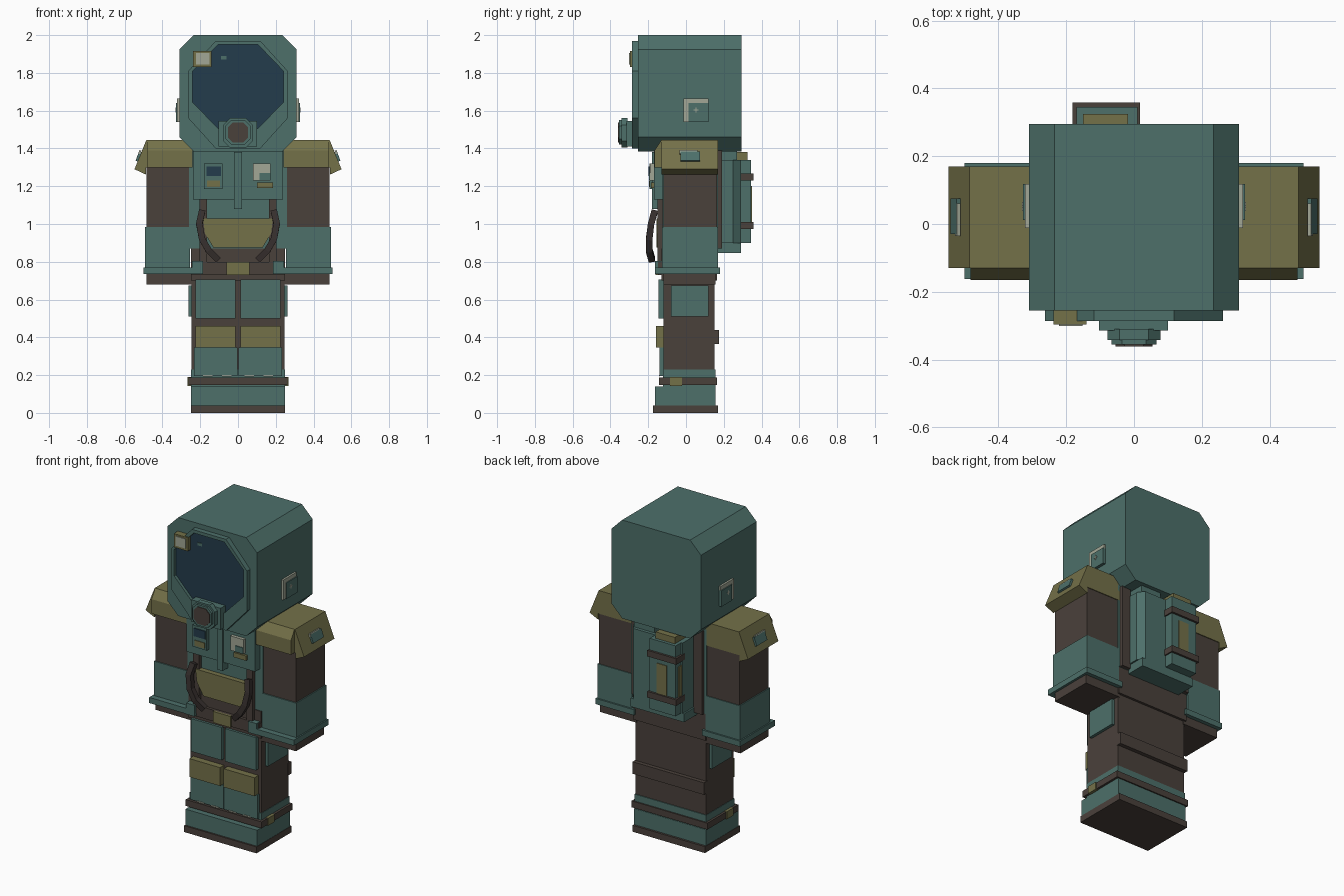
import bpy, bmesh, math
from mathutils import Vector


def mat(name, r, g, b):
    m = bpy.data.materials.new(name)
    lin = [((c / 255 + 0.055) / 1.055) ** 2.4 for c in (r, g, b)]
    m.diffuse_color = (*lin, 1)
    return m


TEAL = mat("teal", 77, 112, 106)
OLIVE = mat("olive", 116, 113, 73)
BROWN = mat("brown", 74, 65, 59)
VISOR = mat("visor_blue", 36, 60, 76)
CREAM = mat("pale_grey", 162, 167, 150)
DARK = mat("dark_brown", 55, 48, 46)


def finish(name, bm, material):
    bmesh.ops.recalc_face_normals(bm, faces=bm.faces)
    me = bpy.data.meshes.new(name)
    bm.to_mesh(me)
    bm.free()
    me.materials.append(material)
    ob = bpy.data.objects.new(name, me)
    bpy.context.collection.objects.link(ob)
    return ob


def prism(name, material, pts, a, b, axis="y"):
    """Extrude a profile from a to b: xz profile along y, yz along x, xy along z."""
    place = {"y": lambda p, t: (p[0], t, p[1]),
             "x": lambda p, t: (t, p[0], p[1]),
             "z": lambda p, t: (p[0], p[1], t)}[axis]
    bm = bmesh.new()
    lo = [bm.verts.new(place(p, a)) for p in pts]
    hi = [bm.verts.new(place(p, b)) for p in pts]
    bm.faces.new(lo)
    bm.faces.new(hi)
    n = len(pts)
    for i in range(n):
        j = (i + 1) % n
        bm.faces.new((lo[i], lo[j], hi[j], hi[i]))
    return finish(name, bm, material)


def box(name, material, x0, x1, y0, y1, z0, z1):
    pts = [(x0, z0), (x1, z0), (x1, z1), (x0, z1)]
    return prism(name, material, pts, y0, y1)


def pair(name, material, x0, x1, *rest):
    for s, side in ((-1, "left"), (1, "right")):
        box(f"{side}_{name}", material, s * x0, s * x1, *rest)


def octagon(w, z0, z1, cx, cz):
    return [(-w + cx, z0), (w - cx, z0), (w, z0 + cz), (w, z1 - cz),
            (w - cx, z1), (-w + cx, z1), (-w, z1 - cz), (-w, z0 + cz)]


def ring(name, material, outer, inner, y0, y1):
    bm = bmesh.new()
    loops = [[bm.verts.new((x, y, z)) for x, z in pts]
             for pts, y in ((outer, y1), (outer, y0), (inner, y0), (inner, y1))]
    n = len(outer)
    for k in range(4):
        a, b = loops[k], loops[(k + 1) % 4]
        for i in range(n):
            j = (i + 1) % n
            bm.faces.new((a[i], a[j], b[j], b[i]))
    return finish(name, bm, material)


def hose(name, material, points, r):
    bm = bmesh.new()
    pts = [Vector(p) for p in points]
    rows = []
    for i, p in enumerate(pts):
        t = (pts[min(i + 1, len(pts) - 1)] - pts[max(i - 1, 0)]).normalized()
        u = t.cross(Vector((0, 1, 0))).normalized()
        v = t.cross(u)
        rows.append([bm.verts.new(p + r * (a * u + b * v))
                     for a, b in ((1, 1), (-1, 1), (-1, -1), (1, -1))])
    for a, b in zip(rows, rows[1:]):
        for i in range(4):
            j = (i + 1) % 4
            bm.faces.new((a[i], a[j], b[j], b[i]))
    bm.faces.new(rows[0])
    bm.faces.new(rows[-1])
    return finish(name, bm, material)


# helmet with framed visor
prism("helmet", TEAL, octagon(0.31, 1.385, 2.0, 0.075, 0.075), -0.255, 0.295)
pane = octagon(0.24, 1.505, 1.95, 0.135, 0.14)
ring("visor_frame", TEAL, octagon(0.263, 1.40, 1.97, 0.145, 0.16), pane, -0.287, -0.25)
prism("visor", VISOR, pane, -0.268, -0.25)
box("visor_glint", TEAL, -0.09, -0.06, -0.272, -0.267, 1.872, 1.89)
box("helmet_lamp", OLIVE, -0.237, -0.14, -0.296, -0.255, 1.83, 1.915)
box("lamp_lens", CREAM, -0.222, -0.152, -0.301, -0.295, 1.845, 1.905)

# respirator
box("respirator_base", TEAL, -0.103, 0.10, -0.315, -0.255, 1.41, 1.545)
prism("respirator_body", TEAL, octagon(0.078, 1.405, 1.56, 0.035, 0.035), -0.342, -0.31)
prism("respirator_rim", TEAL, octagon(0.066, 1.42, 1.55, 0.03, 0.03), -0.356, -0.34)
prism("respirator_filter", BROWN, octagon(0.054, 1.432, 1.538, 0.026, 0.026), -0.361, -0.355)

# ear units with pale edging
pair("ear_unit", TEAL, 0.30, 0.328, 0.012, 0.118, 1.54, 1.64)
pair("ear_edge_top", CREAM, 0.30, 0.322, -0.012, 0.118, 1.64, 1.665)
pair("ear_edge_front", CREAM, 0.30, 0.322, -0.012, 0.012, 1.54, 1.64)
pair("ear_mark_upright", CREAM, 0.326, 0.330, 0.049, 0.055, 1.59, 1.618)
pair("ear_mark_bar", CREAM, 0.326, 0.330, 0.039, 0.065, 1.601, 1.607)

# torso and chest
box("torso", TEAL, -0.26, 0.26, -0.125, 0.17, 0.87, 1.40)
box("waist", BROWN, -0.25, 0.25, -0.13, 0.165, 0.70, 0.87)
box("chest_plate", TEAL, -0.238, 0.238, -0.17, -0.12, 1.13, 1.40)
box("chest_zip", TEAL, -0.02, 0.02, -0.18, -0.12, 1.08, 1.38)
pair("front_strap", BROWN, 0.165, 0.205, -0.15, -0.12, 0.75, 1.13)
prism("belly_pad", OLIVE, [(-0.185, 1.03), (0.185, 1.03), (0.175, 0.95), (0.13, 0.875),
                           (-0.13, 0.875), (-0.175, 0.95)], -0.157, -0.12)
box("belt", BROWN, -0.25, 0.25, -0.148, -0.12, 0.73, 0.80)
box("belt_buckle", OLIVE, -0.06, 0.06, -0.162, -0.14, 0.73, 0.80)
pair("belt_clip", TEAL, 0.185, 0.243, -0.165, -0.13, 0.735, 0.805)

# chest instruments
box("display_case", TEAL, -0.18, -0.082, -0.192, -0.16, 1.185, 1.32)
box("display_screen", VISOR, -0.168, -0.09, -0.198, -0.19, 1.255, 1.305)
box("display_label", OLIVE, -0.165, -0.095, -0.196, -0.19, 1.195, 1.23)
box("gauge_case", CREAM, 0.08, 0.172, -0.19, -0.16, 1.23, 1.32)
box("gauge_face", TEAL, 0.115, 0.172, -0.195, -0.185, 1.232, 1.27)
box("gauge_label", OLIVE, 0.10, 0.185, -0.185, -0.16, 1.19, 1.22)

# hoses across the belly
for s, side in ((-1, "left"), (1, "right")):
    hose(f"{side}_hose", DARK, [(s * 0.19, -0.165, 1.07), (s * 0.205, -0.185, 1.0),
                                (s * 0.19, -0.195, 0.92), (s * 0.155, -0.195, 0.86),
                                (s * 0.105, -0.18, 0.81)], 0.017)

# arms, cuffs, hands
pair("upper_arm", BROWN, 0.26, 0.485, -0.12, 0.165, 0.98, 1.40)
pair("forearm", TEAL, 0.255, 0.492, -0.127, 0.17, 0.74, 0.985)
pair("cuff", TEAL, 0.235, 0.50, -0.163, 0.18, 0.735, 0.77)
pair("hand", BROWN, 0.235, 0.485, -0.12, 0.155, 0.68, 0.738)

# shoulder guards with flared outer flap and sloped front
for s, side in ((-1, "left"), (1, "right")):
    cap = [(0.24, 1.445), (0.485, 1.445), (0.548, 1.29), (0.488, 1.262), (0.488, 1.30), (0.24, 1.30)]
    prism(f"{side}_shoulder_guard", OLIVE, [(s * x, z) for x, z in cap], -0.13, 0.17)
    prism(f"{side}_shoulder_front", OLIVE,
          [(-0.13, 1.445), (-0.166, 1.39), (-0.166, 1.30), (-0.13, 1.30)], s * 0.24, s * 0.482, "x")
    badge = [(0.512, 1.38), (0.524, 1.385), (0.542, 1.335), (0.53, 1.33)]
    prism(f"{side}_badge", TEAL, [(s * x, z) for x, z in badge], -0.03, 0.075)
    trim = [(0.512, 1.388), (0.522, 1.391), (0.528, 1.372), (0.518, 1.369)]
    prism(f"{side}_badge_trim", CREAM, [(s * x, z) for x, z in trim], -0.035, 0.06)

# backpack, straps and side tank
pair("back_strap", BROWN, 0.185, 0.245, 0.165, 0.19, 0.87, 1.39)
prism("backpack", TEAL, [(-0.18, 0.165), (0.19, 0.165), (0.19, 0.25), (0.16, 0.29), (-0.18, 0.29)],
      0.90, 1.34, "z")
box("pack_upright", TEAL, 0.03, 0.17, 0.165, 0.27, 0.90, 1.385)
box("pack_base", TEAL, -0.19, 0.18, 0.165, 0.29, 0.847, 0.90)
box("tank", TEAL, -0.17, 0.01, 0.20, 0.345, 0.90, 1.34)
box("tank_cap", OLIVE, -0.15, -0.018, 0.205, 0.325, 1.34, 1.38)
for i, z in enumerate((0.973, 1.23)):
    box(f"tank_band_{i + 1}", BROWN, -0.182, 0.018, 0.27, 0.358, z, z + 0.038)
box("tank_stripe_back", OLIVE, -0.11, -0.04, 0.344, 0.349, 1.011, 1.20)
box("tank_stripe_side", OLIVE, -0.175, -0.169, 0.25, 0.32, 1.011, 1.20)

# legs with plates
box("legs", BROWN, -0.245, 0.245, -0.12, 0.15, 0.03, 0.72)
pair("thigh_plate", TEAL, 0.013, 0.225, -0.145, -0.11, 0.50, 0.705)
pair("hip_plate", TEAL, 0.24, 0.263, -0.08, 0.12, 0.51, 0.675)
pair("knee_pad", OLIVE, 0.013, 0.225, -0.16, -0.11, 0.345, 0.46)
pair("shin_plate", TEAL, 0.002, 0.232, -0.14, -0.11, 0.195, 0.345)
box("calf_band", BROWN, -0.247, 0.247, 0.14, 0.175, 0.365, 0.44)

# boots
box("boot_shaft", TEAL, -0.248, 0.248, -0.123, 0.155, 0.04, 0.23)
box("boot_foot", TEAL, -0.248, 0.248, -0.165, 0.157, 0.04, 0.14)
box("boot_strap", BROWN, -0.262, 0.262, -0.142, 0.163, 0.147, 0.187)
pair("strap_buckle", OLIVE, 0.25, 0.268, -0.085, -0.02, 0.143, 0.19)
box("sole", BROWN, -0.25, 0.25, -0.175, 0.17, 0.0, 0.04)
for x in (-0.16, -0.06, 0.06, 0.16):
    box("shin_dash", CREAM, x - 0.025, x + 0.025, -0.143, -0.139, 0.192, 0.2)
